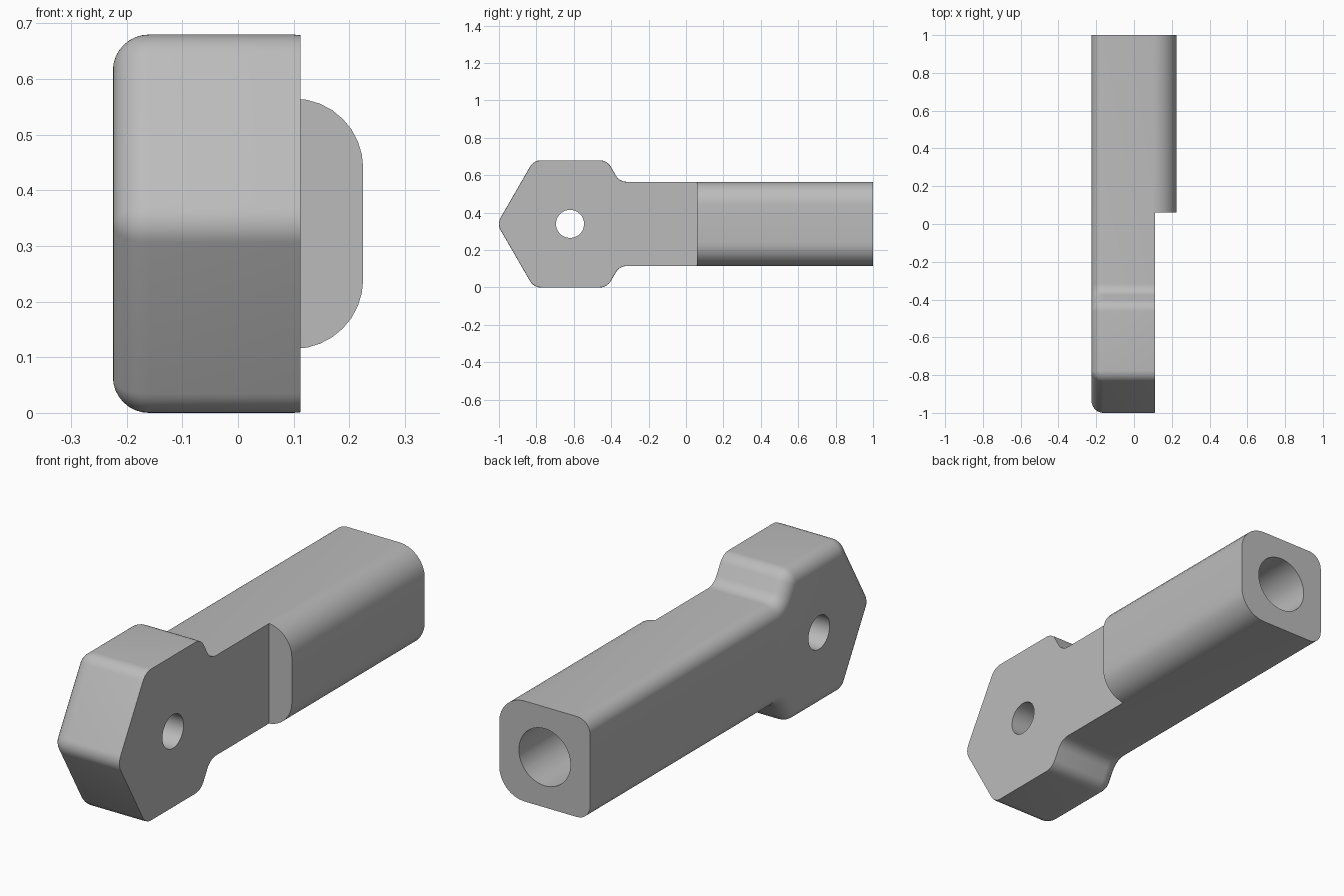
import bpy
import bmesh
import math
from mathutils import Vector

if "Cube" in bpy.data.objects:
    bpy.data.objects.remove(bpy.data.objects["Cube"])

MID = 0.34        # height of the long axis
HEAD_Y = -0.618   # centre of the hexagonal head
HALF = 0.225      # half width of the square shaft
CORNER = 0.068    # rounding of the outline corners
STEPS = 8

grey = bpy.data.materials.new("plain grey")
grey.use_nodes = True
grey.diffuse_color = (0.5, 0.5, 0.5, 1)
grey.node_tree.nodes["Principled BSDF"].inputs["Base Color"].default_value = (0.5, 0.5, 0.5, 1)


def half_outline(inset):
    """Upper half of the side outline, from nose to shaft end, moved inwards."""
    apothem = MID - inset
    radius = apothem / math.cos(math.pi / 6)
    shaft = HALF - inset
    nose = Vector((HEAD_Y - radius, 0))
    front = Vector((HEAD_Y - radius / 2, apothem))
    back = Vector((HEAD_Y + radius / 2, apothem))
    neck = Vector((HEAD_Y + radius - shaft * math.tan(math.pi / 6), shaft))
    mirror_front = Vector((front.x, -front.y))
    end = Vector((1, shaft))
    pts = [mirror_front, nose, front, back, neck, end]
    out = []
    for i in range(1, 5):
        p = pts[i]
        a, b = (pts[i - 1] - p).normalized(), (pts[i + 1] - p).normalized()
        r = CORNER + inset if i == 4 else max(CORNER - inset, 0.002)
        half = a.angle(b) / 2
        axis = (a + b).normalized()
        centre = p + axis * (r / math.sin(half))
        sweep = math.pi / 2 - half
        side = Vector((-axis.y, axis.x))
        if side.dot(a) < 0:
            side = -side
        for k in range(STEPS + 1):
            t = sweep * (1 - 2 * k / STEPS)
            q = centre + r * (side * math.sin(t) - axis * math.cos(t))
            if i > 1 or k >= STEPS // 2:
                out.append(q)
    return out + [end]


def ring(x, inset):
    top = half_outline(inset)
    full = top + [Vector((p.x, -p.y)) for p in reversed(top[1:])]
    return [(x, p.x, MID + p.y) for p in full]


def make_object(name, bm):
    bmesh.ops.recalc_face_normals(bm, faces=bm.faces[:])
    mesh = bpy.data.meshes.new(name)
    bm.to_mesh(mesh)
    bm.free()
    mesh.materials.append(grey)
    ob = bpy.data.objects.new(name, mesh)
    bpy.context.collection.objects.link(ob)
    return ob


def rounded_edge(radius, sign):
    """Positions and insets of a quarter-round edge on one side."""
    for k in range(STEPS + 1):
        t = math.pi / 2 * k / STEPS
        yield sign * (HALF - radius + radius * math.sin(t)), radius * (1 - math.cos(t))


# Body: the outline lofted across its width, with rounded long edges
sections = list(reversed(list(rounded_edge(0.065, -1)))) + list(rounded_edge(0.125, 1))
bm = bmesh.new()
rings = [[bm.verts.new(c) for c in ring(x, d)] for x, d in sections]
for a, b in zip(rings, rings[1:]):
    for i in range(len(a)):
        j = (i + 1) % len(a)
        bm.faces.new((a[i], a[j], b[j], b[i]))
bm.faces.new(rings[0])
bm.faces.new(rings[-1])
body = make_object("hex_head_with_shaft", bm)


def cut(cutter):
    cutter.hide_render = True
    mod = body.modifiers.new(cutter.name, 'BOOLEAN')
    mod.operation = 'DIFFERENCE'
    mod.solver = 'EXACT'
    mod.object = cutter
    bpy.context.view_layer.objects.active = body
    bpy.ops.object.modifier_apply(modifier=mod.name)
    bpy.data.objects.remove(cutter)


def cylinder(name, radius, depth, location, rotation):
    bpy.ops.mesh.primitive_cylinder_add(vertices=48, radius=radius, depth=depth,
                                        location=location, rotation=rotation)
    ob = bpy.context.object
    ob.name = name
    ob.data.materials.append(grey)
    bpy.context.view_layer.update()
    return ob


# Flat relief on the left side of the head
bm = bmesh.new()
bmesh.ops.create_cube(bm, size=1)
bmesh.ops.scale(bm, vec=(1, 2, 2), verts=bm.verts)
bmesh.ops.translate(bm, vec=(0.612, -0.94, MID), verts=bm.verts)
cut(make_object("relief_cutter", bm))

# Cross hole through the head and blind bore in the shaft end
cut(cylinder("cross_hole_cutter", 0.075, 1, (0, -0.62, MID), (0, math.pi / 2, 0)))
cut(cylinder("bore_cutter", 0.128, 1, (0, 0.8, MID), (math.pi / 2, 0, 0)))

# Smooth curved surfaces, crisp flat edges
bpy.ops.object.select_all(action='DESELECT')
body.select_set(True)
bpy.context.view_layer.objects.active = body
bpy.ops.object.shade_smooth_by_angle(angle=math.radians(25))
